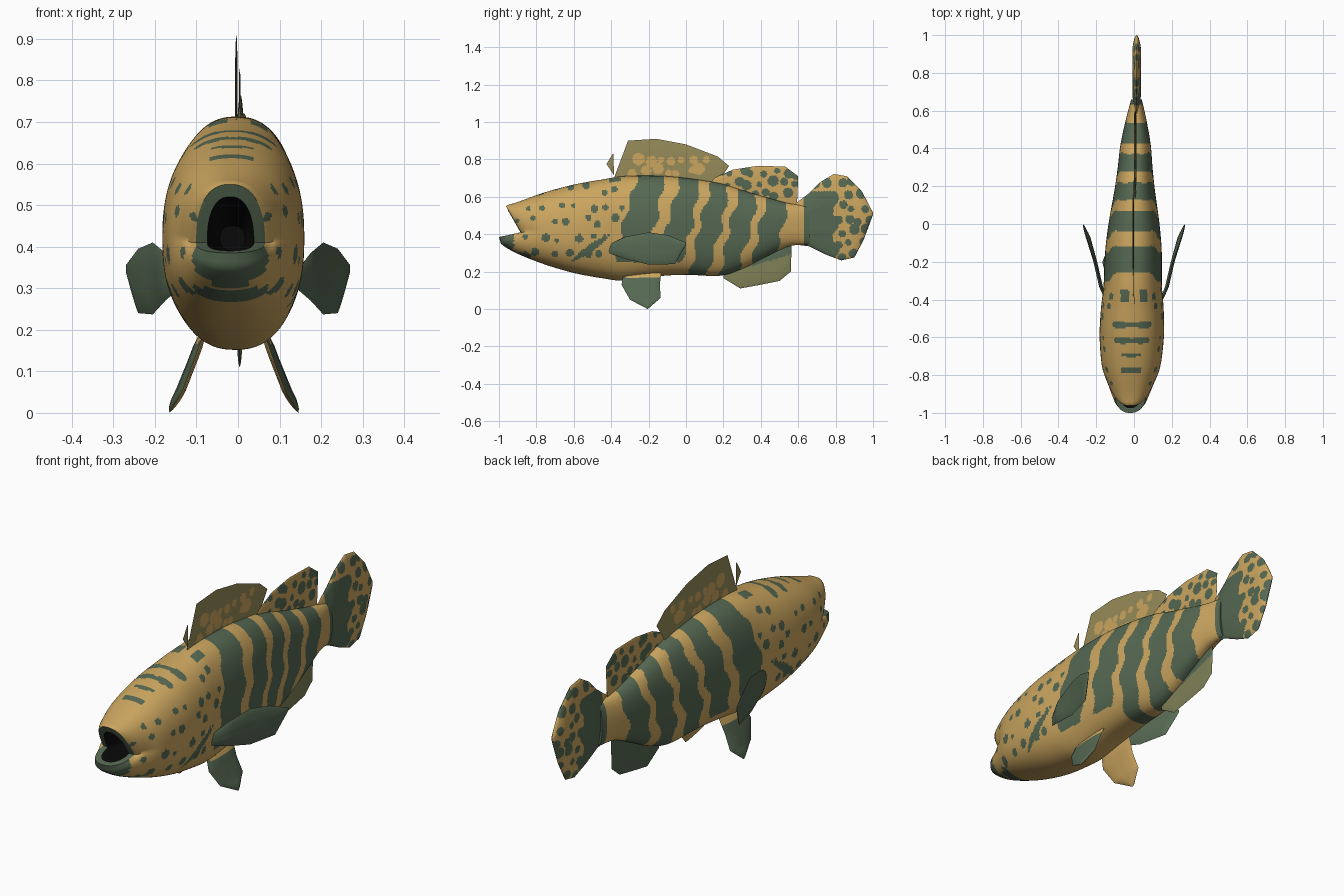
import bpy, bmesh, math, random
from mathutils import Vector

if "Cube" in bpy.data.objects:
    bpy.data.objects.remove(bpy.data.objects["Cube"])

random.seed(7)


def material(name, rgb):
    m = bpy.data.materials.new(name)
    m.diffuse_color = (*rgb, 1)
    m.use_nodes = True
    m.node_tree.nodes["Principled BSDF"].inputs["Base Color"].default_value = m.diffuse_color
    return m


MATS = [material("gold skin", (0.60, 0.38, 0.115)),
        material("dark green", (0.092, 0.14, 0.085)),
        material("mouth black", (0.003, 0.003, 0.003)),
        material("olive dorsal", (0.31, 0.26, 0.10)),
        material("olive green fin", (0.21, 0.22, 0.095))]
GOLD, GREEN, BLACK, OLIVE, FIN = range(5)


def spots(y0, y1, z0, z1, step, r):
    """Jittered grid of spots as (y, z, radius)."""
    out = []
    for i in range(int((y1 - y0) / step) + 1):
        for j in range(int((z1 - z0) / step) + 1):
            out.append((y0 + (i + 0.5 * (j % 2)) * step + random.uniform(-.3, .3) * step,
                        z0 + j * step + random.uniform(-.25, .25) * step,
                        r * random.uniform(.6, 1.2)))
    return out


def in_spot(p, lst):
    return any((p.y - y) ** 2 + (p.z - z) ** 2 < r * r for y, z, r in lst)


def finish(name, bm):
    bmesh.ops.remove_doubles(bm, verts=bm.verts, dist=1e-5)
    bmesh.ops.recalc_face_normals(bm, faces=bm.faces)
    me = bpy.data.meshes.new(name)
    bm.to_mesh(me)
    bm.free()
    for m in MATS:
        me.materials.append(m)
    ob = bpy.data.objects.new(name, me)
    bpy.context.collection.objects.link(ob)
    for o in bpy.context.selected_objects:
        o.select_set(False)
    ob.select_set(True)
    bpy.context.view_layer.objects.active = ob
    bpy.ops.object.shade_smooth_by_angle(angle=math.radians(50))
    return ob


# ---------- body: lofted rings ----------
# mouth rings: y side, y top, y bottom, half width, z mid, z top, z bottom
RINGS = [(-.65, -.65, -.65, .03, .42, .45, .39),
         (-.80, -.80, -.80, .05, .43, .50, .38),
         (-.885, -.948, -.975, .056, .41, .52, .39),
         (-.88, -.962, -1.0, .083, .41, .55, .385),
         (-.87, -.95, -.99, .095, .41, .557, .35),
         (-.84, -.90, -.91, .118, .42, .572, .30)]
# trunk rings: y, half width, z mid, z top, z bottom
for y, *rest in [(-.76, .153, .42, .622, .24), (-.60, .17, .42, .665, .193),
                 (-.45, .166, .42, .692, .165), (-.33, .155, .42, .71, .152),
                 (-.15, .15, .42, .712, .175), (0, .135, .43, .70, .183),
                 (.18, .107, .43, .672, .178), (.30, .092, .43, .635, .215),
                 (.42, .08, .44, .60, .275), (.55, .055, .45, .565, .335),
                 (.66, .028, .45, .55, .345)]:
    RINGS.append((y, y, y, *rest))


def ring_at(i, f):
    a, b = RINGS[i], RINGS[i + 1]
    if i < 4:
        return [u + (v - u) * f for u, v in zip(a, b)]
    p, q = RINGS[i - 1], RINGS[min(i + 2, len(RINGS) - 1)]
    return [.5 * (2 * u + (v - o) * f + (2 * o - 5 * u + 4 * v - w) * f * f
                  + (3 * u - o - 3 * v + w) * f ** 3) for o, u, v, w in zip(p, a, b, q)]


HEAD_SPOTS = spots(-.88, -.34, .30, .66, .085, .019)
STRIPES = [(-.265, -.115), (-.03, .08), (.145, .24), (.305, .40), (.465, .57)]


def body_colour(p, s):
    if s < 1.9:
        return BLACK
    if s < 3 or (p.y < -.92 and p.z < .41):
        return GREEN
    if p.y > .63:
        return GREEN
    # chin band and crown patches
    if -.87 < p.y < -.835 and p.z < .31 and abs(p.x + .018) < .09:
        return GREEN
    if p.z > .6 and abs(p.y + .38) < .03 and abs(abs(p.x) - .05) < .022:
        return GREEN
    # gill slit
    t = (p.y + .62) / .22
    if 0 < t < 1 and abs(p.z - (.25 + .15 * t)) < .024 * math.sin(math.pi * t):
        return GREEN
    # slanted wavy stripes, widest at mid height, fading out on the front belly
    u = p.y + .24 * (.7 - p.z) + .011 * math.sin(p.z * 38 + p.y * 9)
    g = .014 * max(0, 1 - abs(p.z - .45) / .2)
    if (p.z > .25 or p.y > 0) and any(a - g < u < b + g for a, b in STRIPES):
        return GREEN
    if p.y < -.3 and in_spot(p, HEAD_SPOTS):
        return GREEN
    return GOLD


def build_body(n=168):
    bm = bmesh.new()
    loops, params = [], []
    for i in range(len(RINGS) - 1):
        length = abs(RINGS[i + 1][0] - RINGS[i][0])
        k = max(3, round(length / .0075)) if i > 1 else 3
        params += [(i, j / k) for j in range(k)]
    params.append((len(RINGS) - 2, 1.0))
    for i, f in params:
        ys, yt, yb, w, zm, zt, zb = ring_at(i, f)
        loop = []
        for a in range(n):
            c, s = math.cos(2 * math.pi * a / n), math.sin(2 * math.pi * a / n)
            e = abs(s) ** (.85 if s > 0 else .8)
            y = ys + ((yt if s > 0 else yb) - ys) * e
            z = zm + ((zt if s > 0 else zb) - zm) * e
            loop.append(bm.verts.new((math.copysign(w * abs(c) ** .85, c) + .02 * y, y, z)))
        loops.append(loop)
    for (i, f), A, B in zip(params, loops, loops[1:]):
        for a in range(n):
            b = (a + 1) % n
            face = bm.faces.new((A[a], A[b], B[b], B[a]))
            face.material_index = body_colour(face.calc_center_median(), i + f)
    bm.faces.new(loops[0]).material_index = BLACK
    bm.faces.new(loops[-1]).material_index = GREEN
    return finish("body", bm)


build_body()


# ---------- fins: thin lens spanned between two outlines ----------
def sample(poly, t):
    k = t * (len(poly) - 1)
    i = min(int(k), len(poly) - 2)
    return Vector(poly[i]).lerp(Vector(poly[i + 1]), k - i)


def fin(name, lower, upper, thick, colour, nu=24, nv=12):
    """Two sheets meeting at the rim; thick is the half thickness along x."""
    bm = bmesh.new()
    for side in (1, -1):
        grid = []
        for i in range(nu + 1):
            row = []
            a, b = sample(lower, i / nu), sample(upper, i / nu)
            for j in range(nv + 1):
                p = a.lerp(b, j / nv)
                edge = min(1, 5 * min(i, nu - i) / nu) * min(1, 3 * min(j, nv - j) / nv)
                p.x += side * thick * math.sqrt(edge)
                row.append(bm.verts.new(p))
            grid.append(row)
        for i in range(nu):
            for j in range(nv):
                f = bm.faces.new((grid[i][j], grid[i + 1][j], grid[i + 1][j + 1], grid[i][j + 1]))
                f.material_index = colour(f.calc_center_median(), side)
    return finish(name, bm)


def flat(x, *yz):
    return [(x, y, z) for y, z in yz]


# front dorsal fin with gold blotches near its base
blotches = spots(-.28, .12, .74, .80, .06, .028)
fin("front_dorsal_fin", flat(-.004, (-.385, .70), (-.2, .69), (0, .69), (.16, .66)),
    flat(-.004, (-.31, .90), (-.16, .91), (.0, .88), (.17, .815), (.23, .765)), .003,
    lambda p, s: GOLD if in_spot(p, blotches) else OLIVE, 80, 32)
fin("dorsal_spine", flat(.004, (-.425, .775), (-.385, .715)),
    flat(.004, (-.392, .83), (-.388, .83)), .002, lambda p, s: OLIVE, 4, 4)

# rear dorsal fin, spotted
rear_spots = spots(.18, .60, .61, .76, .06, .025)
fin("rear_dorsal_fin", flat(.006, (.13, .67), (.3, .62), (.45, .57), (.59, .555)),
    flat(.006, (.15, .70), (.25, .745), (.38, .765), (.53, .762), (.60, .71), (.595, .59)),
    .007, lambda p, s: GREEN if in_spot(p, rear_spots) else GOLD, 80, 40)

# anal fin
fin("anal_fin", flat(.004, (.20, .165), (.29, .11), (.40, .13), (.50, .15), (.56, .20), (.565, .34)),
    flat(.004, (.20, .20), (.35, .27), (.45, .32), (.56, .37)), .006,
    lambda p, s: GREEN if s < 0 or p.z > .19 + .3 * (p.y - .22) else FIN, 40, 24)

# tail fin: dark root, spotted fan
tail_spots = spots(.70, .99, .28, .72, .066, .026)


def tail_colour(p, s):
    root = p.y < .80 + .018 * math.sin(p.z * 45)
    if .625 < p.y and root and p.z < .63:
        return GREEN
    return GREEN if in_spot(p, tail_spots) else GOLD


fin("tail_fin", flat(.014, (.58, .345), (.66, .335), (.75, .29), (.83, .26), (.90, .275), (.95, .37), (1.0, .505)),
    flat(.014, (.58, .56), (.66, .62), (.72, .68), (.79, .722), (.86, .71), (.94, .63), (1.0, .515)),
    .022, tail_colour, 80, 64)

# paired fins; the inner faces of the pelvic fins are gold
PECTORAL_LOW = [(.14, -.42, .30), (.175, -.33, .27), (.205, -.20, .237), (.24, -.06, .24), (.27, 0, .345)]
PECTORAL_TOP = [(.14, -.42, .34), (.175, -.33, .385), (.205, -.20, .41), (.24, -.10, .395), (.27, 0, .355)]
PELVIC_FRONT = [(.07, -.33, .20), (.095, -.345, .13), (.125, -.30, .05), (.155, -.205, 0)]
PELVIC_REAR = [(.07, -.13, .21), (.10, -.14, .13), (.13, -.135, .06), (.155, -.20, .004)]
for side, label in ((1, "right"), (-1, "left")):
    def flip(pts, shift):
        return [(side * x + shift, y, z) for x, y, z in pts]
    fin(label + "_pectoral_fin", flip(PECTORAL_LOW, 0), flip(PECTORAL_TOP, 0), .01, lambda p, s: GREEN)
    fin(label + "_pelvic_fin", flip(PELVIC_FRONT, -.01), flip(PELVIC_REAR, -.01), .011,
        lambda p, s: GOLD if p.z > .17 or s != side else GREEN)
